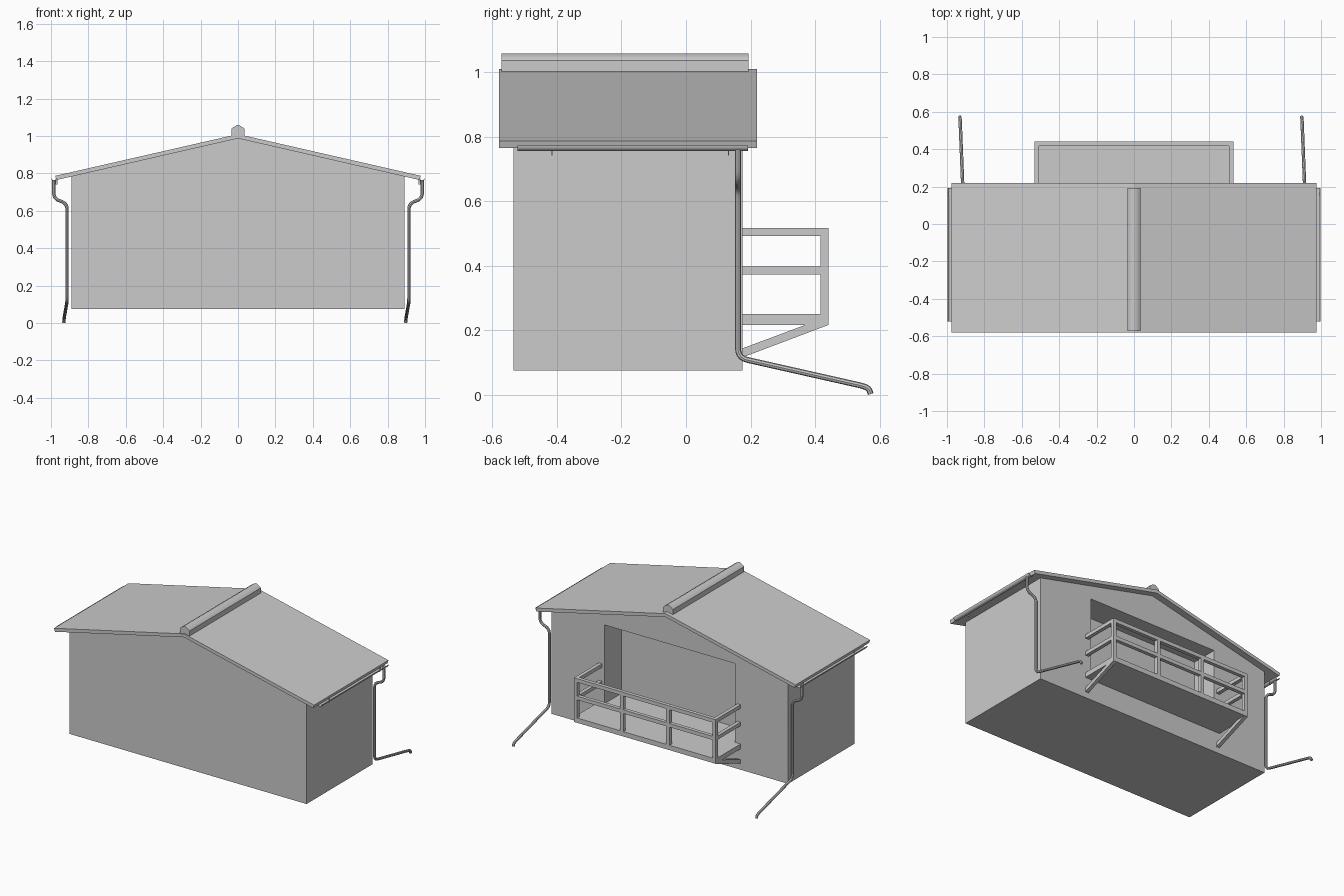
import bpy, bmesh, math
from mathutils import Vector

cube = bpy.data.objects.get("Cube")
if cube:
    bpy.data.objects.remove(cube, do_unlink=True)

grey = bpy.data.materials.new("plain_grey")
grey.use_nodes = True
GREY = (0.6, 0.6, 0.6, 1)
grey.diffuse_color = GREY
grey.node_tree.nodes["Principled BSDF"].inputs["Base Color"].default_value = GREY


def add_object(name, mesh, smooth_angle=None):
    obj = bpy.data.objects.new(name, mesh)
    bpy.context.collection.objects.link(obj)
    mesh.materials.clear()
    mesh.materials.append(grey)
    bpy.ops.object.select_all(action='DESELECT')
    obj.select_set(True)
    bpy.context.view_layer.objects.active = obj
    if smooth_angle:
        bpy.ops.object.shade_smooth_by_angle(angle=math.radians(smooth_angle))
    return obj


def prism(name, profile, axis, low, high, smooth_angle=None):
    """Extrude a closed profile along x (profile in y,z) or y (profile in x,z)."""
    bm = bmesh.new()
    place = (lambda a, b: (low, a, b)) if axis == 'x' else (lambda a, b: (a, low, b))
    face = bm.faces.new([bm.verts.new(place(a, b)) for a, b in profile])
    ext = bmesh.ops.extrude_face_region(bm, geom=[face])
    verts = [v for v in ext["geom"] if isinstance(v, bmesh.types.BMVert)]
    move = Vector((high - low, 0, 0)) if axis == 'x' else Vector((0, high - low, 0))
    bmesh.ops.translate(bm, verts=verts, vec=move)
    bmesh.ops.recalc_face_normals(bm, faces=bm.faces)
    mesh = bpy.data.meshes.new(name)
    bm.to_mesh(mesh)
    bm.free()
    return add_object(name, mesh, smooth_angle)


def box(name, x, y, z):
    return prism(name, [(y[0], z[0]), (y[1], z[0]), (y[1], z[1]), (y[0], z[1])], 'x', *x)


def rounded_path(corners, radius, steps=5):
    """Round each inner corner of a polyline."""
    pts = [Vector(c) for c in corners]
    out = [pts[0]]
    for a, b, c in zip(pts, pts[1:], pts[2:]):
        start = b + (a - b).normalized() * min(radius, (a - b).length * 0.45)
        end = b + (c - b).normalized() * min(radius, (c - b).length * 0.45)
        for i in range(steps + 1):
            t = i / steps
            out.append(start * (1 - t) ** 2 + b * 2 * t * (1 - t) + end * t ** 2)
    return out + [pts[-1]]


def tube(name, points, radius):
    curve = bpy.data.curves.new(name, 'CURVE')
    curve.dimensions = '3D'
    curve.bevel_depth = radius
    curve.bevel_resolution = 2
    curve.use_fill_caps = True
    spline = curve.splines.new('POLY')
    spline.points.add(len(points) - 1)
    for p, co in zip(spline.points, points):
        p.co = (*co, 1)
    temp = bpy.data.objects.new("temp", curve)
    bpy.context.collection.objects.link(temp)
    bpy.context.view_layer.update()
    graph = bpy.context.evaluated_depsgraph_get()
    mesh = bpy.data.meshes.new_from_object(temp.evaluated_get(graph))
    bpy.data.objects.remove(temp, do_unlink=True)
    return add_object(name, mesh, 40)


# House body with a recessed porch cut into the back wall
house = prism("house_body", [(-0.89, 0.075), (0.89, 0.075), (0.89, 0.788), (0, 0.995), (-0.89, 0.788)],
              'y', -0.535, 0.175)
cutter = box("porch_cutter", (-0.49, 0.49), (-0.01, 0.3), (0.25, 0.785))
cutter.hide_render = True
cut = house.modifiers.new("porch", 'BOOLEAN')
cut.operation = 'DIFFERENCE'
cut.solver = 'EXACT'
cut.object = cutter
bpy.context.view_layer.objects.active = house
bpy.ops.object.modifier_apply(modifier=cut.name)
bpy.data.objects.remove(cutter, do_unlink=True)

# Gabled roof and ridge cap
prism("roof", [(-0.97, 0.765), (0, 0.987), (0.97, 0.765), (0.977, 0.787), (0, 1.01), (-0.977, 0.787)],
      'y', -0.58, 0.22)
prism("ridge_cap", [(-0.036, 0.995), (0.036, 0.995), (0.036, 1.036), (0.03, 1.043), (0.006, 1.058),
                    (-0.006, 1.058), (-0.03, 1.043), (-0.036, 1.036)], 'y', -0.572, 0.193, 40)

# Gutters, brackets and downpipes on both sides
arc = [math.pi + math.pi * i / 10 for i in range(11)]
for side, label in ((1, "left"), (-1, "right")):
    gx, gz = side * 0.98, 0.773
    rim = [(gx + 0.018 * math.cos(a), gz + 0.018 * math.sin(a)) for a in arc]
    rim += [(gx + 0.015 * math.cos(a), gz + 0.015 * math.sin(a)) for a in reversed(arc)]
    prism(f"{label}_gutter", rim, 'y', -0.522, 0.192, 40)
    for i, y in enumerate((-0.415, 0.132)):
        box(f"{label}_gutter_bracket_{i + 1}", sorted((side * 0.966, side * 0.976)),
            (y - 0.002, y + 0.002), (0.742, 0.772))
    px = side * 0.914
    tube(f"{label}_downpipe", rounded_path([
        (side * 0.985, 0.161, 0.765), (side * 0.985, 0.161, 0.666), (px, 0.161, 0.638),
        (px, 0.161, 0.115), (px - 0.016, 0.565, 0.024), (px - 0.017, 0.572, 0.003)], 0.03), 0.009)

# Balcony floor, rails, posts and braces
OUT, BACK, BAR = 0.533, 0.442, 0.025
box("balcony_floor", (-OUT, OUT), (0.17, BACK), (0.217, 0.25))
for name, low, high in (("middle", 0.373, 0.398), ("top", 0.492, 0.517)):
    box(f"{name}_back_rail", (-OUT, OUT), (BACK - BAR, BACK), (low, high))
    for x, label in ((-OUT, "right"), (OUT - BAR, "left")):
        box(f"{name}_{label}_rail", (x, x + BAR), (0.17, BACK - BAR), (low, high))
for i in range(4):
    x = -OUT + i * (2 * OUT - BAR) / 3
    box(f"balcony_post_{i + 1}", (x, x + BAR), (BACK - BAR, BACK), (0.25, 0.492))
for x, label in ((-OUT, "right"), (OUT - BAR, "left")):
    prism(f"{label}_brace", [(BACK, 0.217), (0.172, 0.115), (0.172, 0.143), (0.37, 0.217)],
          'x', x, x + BAR)
